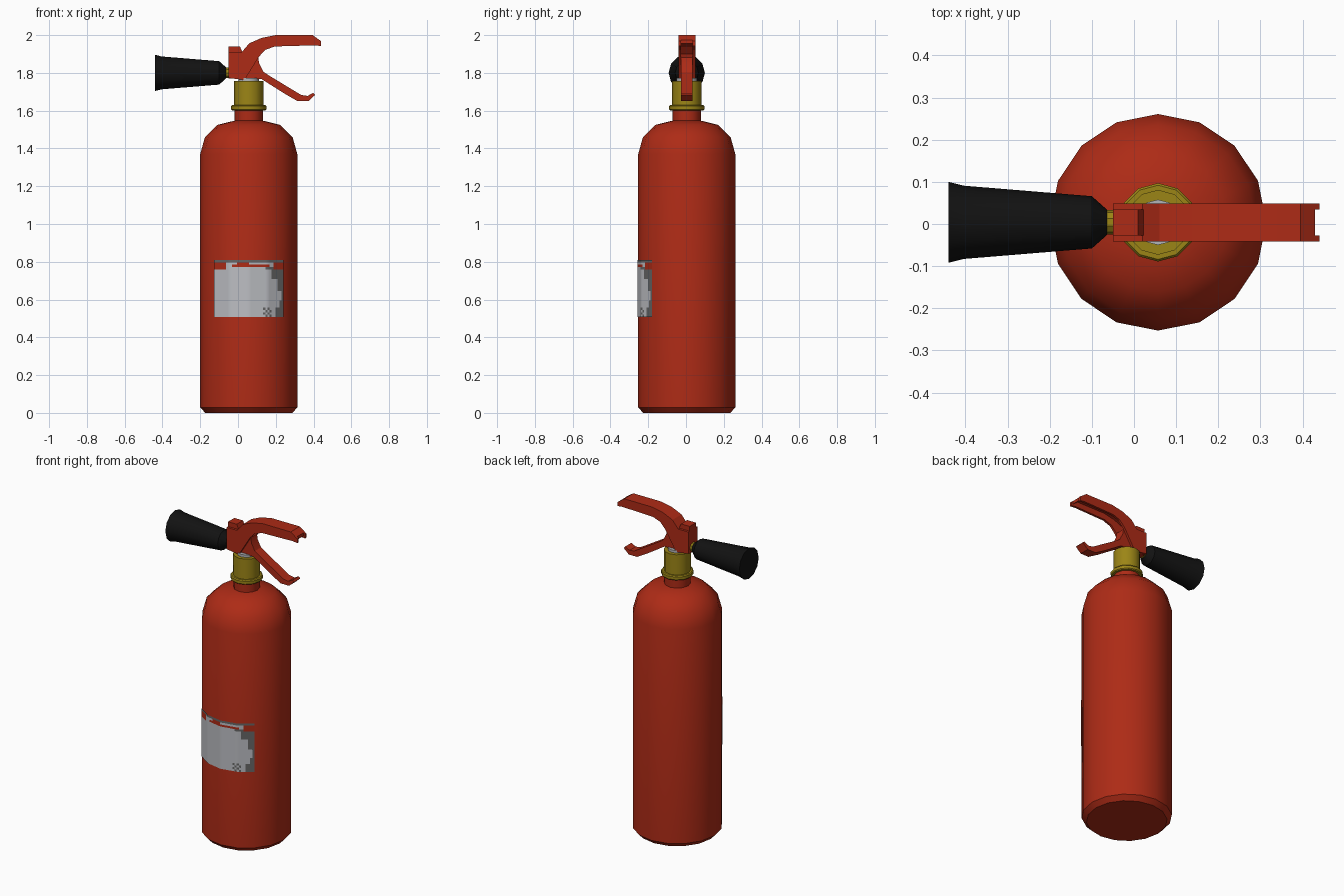
import bpy, bmesh, math

if "Cube" in bpy.data.objects:
    bpy.data.objects.remove(bpy.data.objects["Cube"])

AX, AY = 0.057, 0.004          # axis of the cylinder


def mat(name, rgb):
    m = bpy.data.materials.new(name)
    m.diffuse_color = (*rgb, 1)
    m.use_nodes = True
    m.node_tree.nodes["Principled BSDF"].inputs["Base Color"].default_value = m.diffuse_color
    return m


RED = mat("red paint", (0.42, 0.024, 0.008))
BRASS = mat("brass", (0.33, 0.235, 0.008))
BLACK = mat("black rubber", (0.006, 0.006, 0.006))
STEEL = mat("steel", (0.45, 0.46, 0.48))
PAPER = mat("label paper", (0.50, 0.51, 0.54))
GREY = mat("label worn grey", (0.13, 0.13, 0.13))


def finish(bm, name, mats, angle=35):
    me = bpy.data.meshes.new(name)
    bm.to_mesh(me)
    bm.free()
    ob = bpy.data.objects.new(name, me)
    bpy.context.collection.objects.link(ob)
    for m in mats:
        me.materials.append(m)
    bpy.ops.object.select_all(action='DESELECT')
    ob.select_set(True)
    bpy.context.view_layer.objects.active = ob
    bpy.ops.object.shade_smooth_by_angle(angle=math.radians(angle))
    return ob


def lathe(name, profile, sides, m, place, angle=35):
    """Capped rings from (radius, height) pairs; place maps local to world."""
    bm = bmesh.new()
    rings = []
    for r, h in profile:
        rings.append([bm.verts.new(place(r * math.cos(2 * math.pi * i / sides),
                                         r * math.sin(2 * math.pi * i / sides), h))
                      for i in range(sides)])
    for a, b in zip(rings, rings[1:]):
        for i in range(sides):
            j = (i + 1) % sides
            bm.faces.new((a[i], a[j], b[j], b[i]))
    bm.faces.new(rings[0][::-1])
    bm.faces.new(rings[-1])
    bmesh.ops.recalc_face_normals(bm, faces=bm.faces)
    return finish(bm, name, [m], angle)


def plate(name, outline, y0, y1, m):
    """Extrude an x-z outline from y0 to y1 about the axis plane."""
    bm = bmesh.new()
    f = bm.faces.new([bm.verts.new((x, AY + y0, z)) for x, z in outline])
    ext = bmesh.ops.extrude_face_region(bm, geom=[f])
    verts = [v for v in ext["geom"] if isinstance(v, bmesh.types.BMVert)]
    bmesh.ops.translate(bm, verts=verts, vec=(0, y1 - y0, 0))
    bmesh.ops.recalc_face_normals(bm, faces=bm.faces)
    return finish(bm, name, [m], 20)


def upright(x, y, h):
    return (AX + x, AY + y, h)


def sideways(x, y, h):
    return (h, AY + x, 1.80 + y)


# Tank with rounded shoulder and neck
lathe("tank", [(0.23, 0), (0.257, 0.028), (0.257, 1.37), (0.232, 1.46),
               (0.165, 1.525), (0.075, 1.547)], 16, RED, upright)
lathe("tank_neck", [(0.075, 1.54), (0.075, 1.61)], 12, RED, upright)

# Brass collar and steel valve stem
lathe("collar_ring", [(0.088, 1.602), (0.093, 1.607), (0.093, 1.624), (0.088, 1.63)],
      12, BRASS, upright)
lathe("collar", [(0.077, 1.625), (0.077, 1.757)], 12, BRASS, upright)
lathe("valve_stem", [(0.054, 1.75), (0.054, 1.772)], 12, STEEL, upright)

# Discharge horn and its connector
lathe("horn", [(0.096, -0.44), (0.087, -0.405), (0.062, -0.10), (0.03, -0.064)],
      12, BLACK, sideways)
lathe("horn_connector", [(0.029, -0.07), (0.029, -0.045)], 10, BRASS, sideways)

# Carry handle: inverted channel made of two cheeks and a top web
top = [(0.02, 1.91), (0.06, 1.957), (0.125, 1.985), (0.20, 2.0),
       (0.395, 2.0), (0.43, 1.975)]
cheek = [(-0.05, 1.91)] + top + [(0.44, 1.968), (0.44, 1.942), (0.41, 1.946), (0.195, 1.94),
                                 (0.145, 1.922), (0.11, 1.885), (0.035, 1.762),
                                 (-0.05, 1.773)]
for side, y0 in (("front", -0.045), ("back", 0.031)):
    plate("handle_cheek_" + side, cheek, y0, y0 + 0.014, RED)
plate("handle_web", top + [(x, z - 0.02) for x, z in reversed(top)], -0.044, 0.044, RED)

# Valve head with squeeze lever running out below the handle
head = [(-0.05, 1.94), (0.01, 1.94), (0.028, 1.90), (0.107, 1.882), (0.112, 1.85),
        (0.135, 1.805), (0.177, 1.778), (0.335, 1.683), (0.368, 1.678), (0.398, 1.694),
        (0.408, 1.683), (0.373, 1.651), (0.315, 1.651), (0.25, 1.688), (0.125, 1.767),
        (-0.05, 1.770)]
plate("valve_head_and_lever", head, -0.031, 0.031, RED)

# Wrapped label: 4 facets of the tank, finely divided for its painted areas
COLS, ROWS, Z0, Z1, R = 32, 24, 0.507, 0.81, 0.2615


def label_point(i, j):
    seg, t = min(i * 4 // COLS, 3), 0
    t = i * 4 / COLS - seg
    a, b = (math.radians(-135 + 22.5 * (seg + k)) for k in (0, 1))
    x = R * ((1 - t) * math.cos(a) + t * math.cos(b))
    y = R * ((1 - t) * math.sin(a) + t * math.sin(b))
    return (AX + x, AY + y, Z0 + (Z1 - Z0) * j / ROWS)


def label_colour(i, j):
    if j in (20, 21, 22):                      # worn red heading strip
        if i < 6 or i > 26 or (j == 21 and 8 < i < 25) or (j == 22 and 10 < i < 16):
            return 1
    if j == 23 or (j == 20 and i > 22):        # dark top edge
        return 2
    worn = 6 if 16 <= j < 20 else 3 if 11 <= j < 16 else 1 if 7 <= j < 11 else 4 if j < 4 else 2
    if i >= COLS - worn:                       # worn patches on the right
        return 2
    if 22 <= i < 26 and j < 4 and (i + j) % 2:  # small printed block
        return 2
    return 0


bm = bmesh.new()
grid = [[bm.verts.new(label_point(i, j)) for j in range(ROWS + 1)] for i in range(COLS + 1)]
for i in range(COLS):
    for j in range(ROWS):
        f = bm.faces.new((grid[i][j], grid[i + 1][j], grid[i + 1][j + 1], grid[i][j + 1]))
        f.material_index = label_colour(i, j)
finish(bm, "label", [PAPER, RED, GREY])
